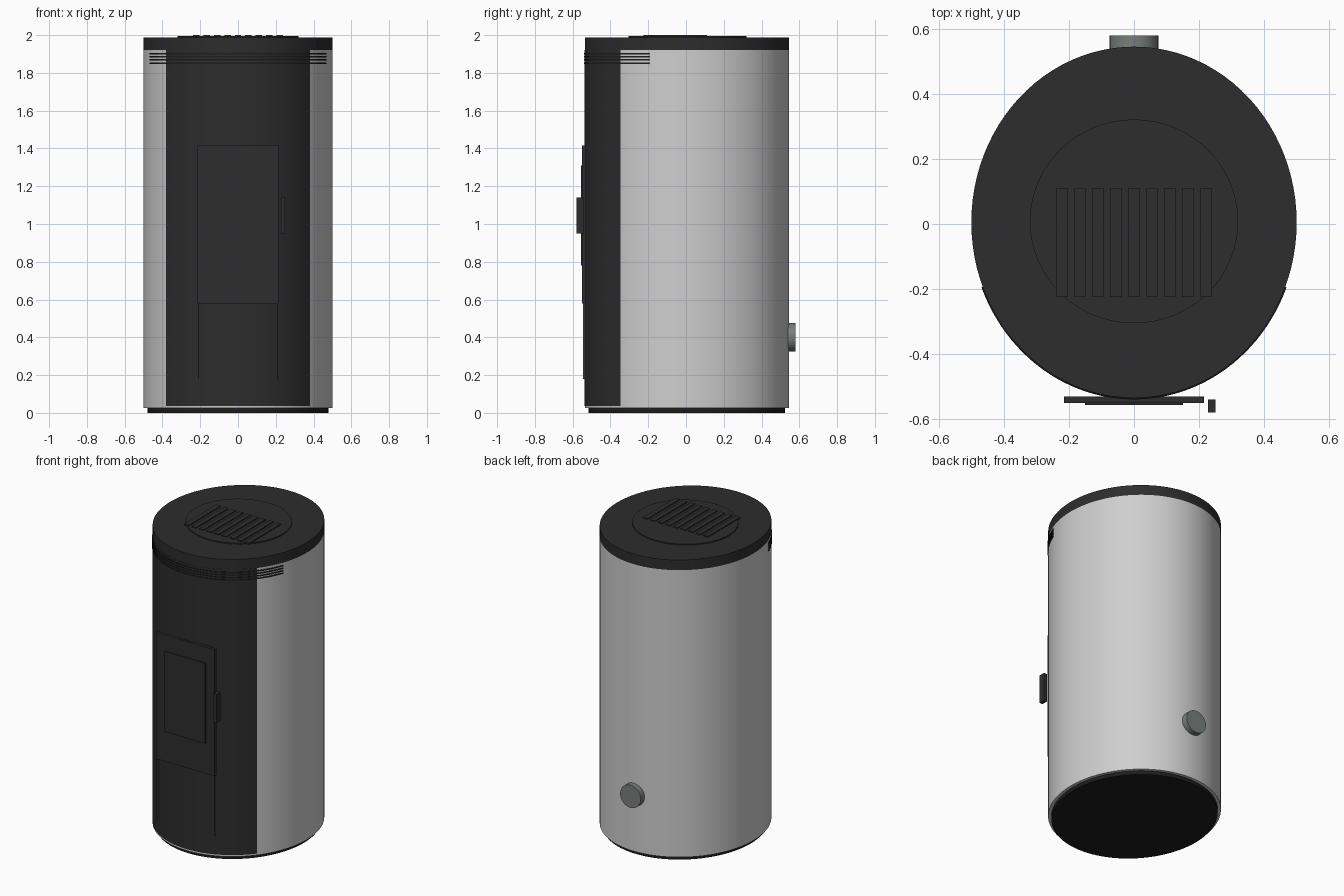
import bpy
import bmesh
from math import sin, cos, asin, radians, pi
from mathutils import Matrix

cube = bpy.data.objects.get("Cube")
if cube:
    bpy.data.objects.remove(cube, do_unlink=True)

RX, RY, CY = 0.5, 0.54, 0.005  # oval plan of the stove


def material(name, rgb):
    m = bpy.data.materials.new(name)
    m.use_nodes = True
    m.diffuse_color = (*rgb, 1)
    m.node_tree.nodes["Principled BSDF"].inputs["Base Color"].default_value = (*rgb, 1)
    return m


black = material("black steel", (0.026, 0.026, 0.026))
deep_black = material("deep black", (0.012, 0.012, 0.012))
silver = material("light grey shell", (0.62, 0.62, 0.62))
pipe_grey = material("pipe grey", (0.19, 0.21, 0.2))
trim_grey = material("trim grey", (0.075, 0.075, 0.075))


def finish(name, bm, mat, smooth=False):
    bmesh.ops.recalc_face_normals(bm, faces=bm.faces)
    mesh = bpy.data.meshes.new(name)
    bm.to_mesh(mesh)
    bm.free()
    mesh.materials.append(mat)
    obj = bpy.data.objects.new(name, mesh)
    bpy.context.collection.objects.link(obj)
    if smooth:
        bpy.ops.object.select_all(action="DESELECT")
        obj.select_set(True)
        bpy.context.view_layer.objects.active = obj
        bpy.ops.object.shade_smooth_by_angle(angle=radians(30))
    return obj


def box(name, x, y, z, mat):
    bm = bmesh.new()
    bmesh.ops.create_cube(bm, size=1)
    for v in bm.verts:
        v.co = [lo + (c + 0.5) * (hi - lo) for c, (lo, hi) in zip(v.co, (x, y, z))]
    return finish(name, bm, mat)


def oval(name, rx, ry, cy, z0, z1, mat):
    bm = bmesh.new()
    bmesh.ops.create_cone(bm, cap_ends=True, segments=96, radius1=1, radius2=1, depth=1)
    for v in bm.verts:
        v.co = (v.co.x * rx, v.co.y * ry + cy, z0 + (v.co.z + 0.5) * (z1 - z0))
    return finish(name, bm, mat, True)


def front_arc(name, half_width, inset, outset, z0, z1, mat, steps=48):
    """Curved plate wrapped around the front of the oval."""
    bm = bmesh.new()
    limit = asin(half_width / RX)
    rings = []
    for i in range(steps + 1):
        a = -limit + 2 * limit * i / steps
        rings.append([bm.verts.new(((RX + o) * sin(a), CY - (RY + o) * cos(a), z))
                      for o, z in ((-inset, z0), (outset, z0), (outset, z1), (-inset, z1))])
    for a, b in zip(rings, rings[1:]):
        for k in range(4):
            n = (k + 1) % 4
            bm.faces.new((a[k], a[n], b[n], b[k]))
    bm.faces.new(rings[0])
    bm.faces.new(rings[-1])
    return finish(name, bm, mat, True)


# Base, shell and lid
oval("base", 0.48, 0.52, CY, 0, 0.026, deep_black)
oval("body_shell", RX, RY, CY, 0.025, 1.92, silver)
oval("lid", RX, RY, CY, 1.92, 1.987, black)

# Curved dark front and the vent lines beside it
front_arc("front_panel", 0.38, 0.01, 0.0015, 0.036, 1.92, black)
for i in range(4):
    z = 1.852 + i * 0.0165
    front_arc(f"vent_line_{i + 1}", 0.465, 0.01, 0.004, z - 0.004, z + 0.004, deep_black)

# Top grille
oval("top_plate", 0.32, 0.313, 0.008, 1.985, 1.994, black)
for i in range(9):
    x = (i - 4) * 0.0552
    box(f"grille_slat_{i + 1}", (x - 0.017, x + 0.017), (-0.225, 0.11), (1.99, 2.0), black)

# Door with window and handle
box("door", (-0.215, 0.215), (-0.55, -0.53), (0.58, 1.415), black)
box("door_window", (-0.15, 0.15), (-0.557, -0.548), (0.78, 1.31), black)
box("door_handle", (0.228, 0.25), (-0.58, -0.54), (0.95, 1.14), black)

# Thin trim strips below the door
for side, label in ((1, "left"), (-1, "right")):
    x = side * 0.21
    box(f"trim_strip_{label}", (x - 0.0025, x + 0.0025), (-0.546, -0.535), (0.18, 0.58), trim_grey)

# Rear air pipe
bm = bmesh.new()
bmesh.ops.create_cone(bm, cap_ends=True, segments=32, radius1=0.075, radius2=0.075, depth=0.065)
bm.transform(Matrix.Translation((0, 0.5475, 0.4)) @ Matrix.Rotation(pi / 2, 4, "X"))
finish("air_pipe", bm, pipe_grey, True)
